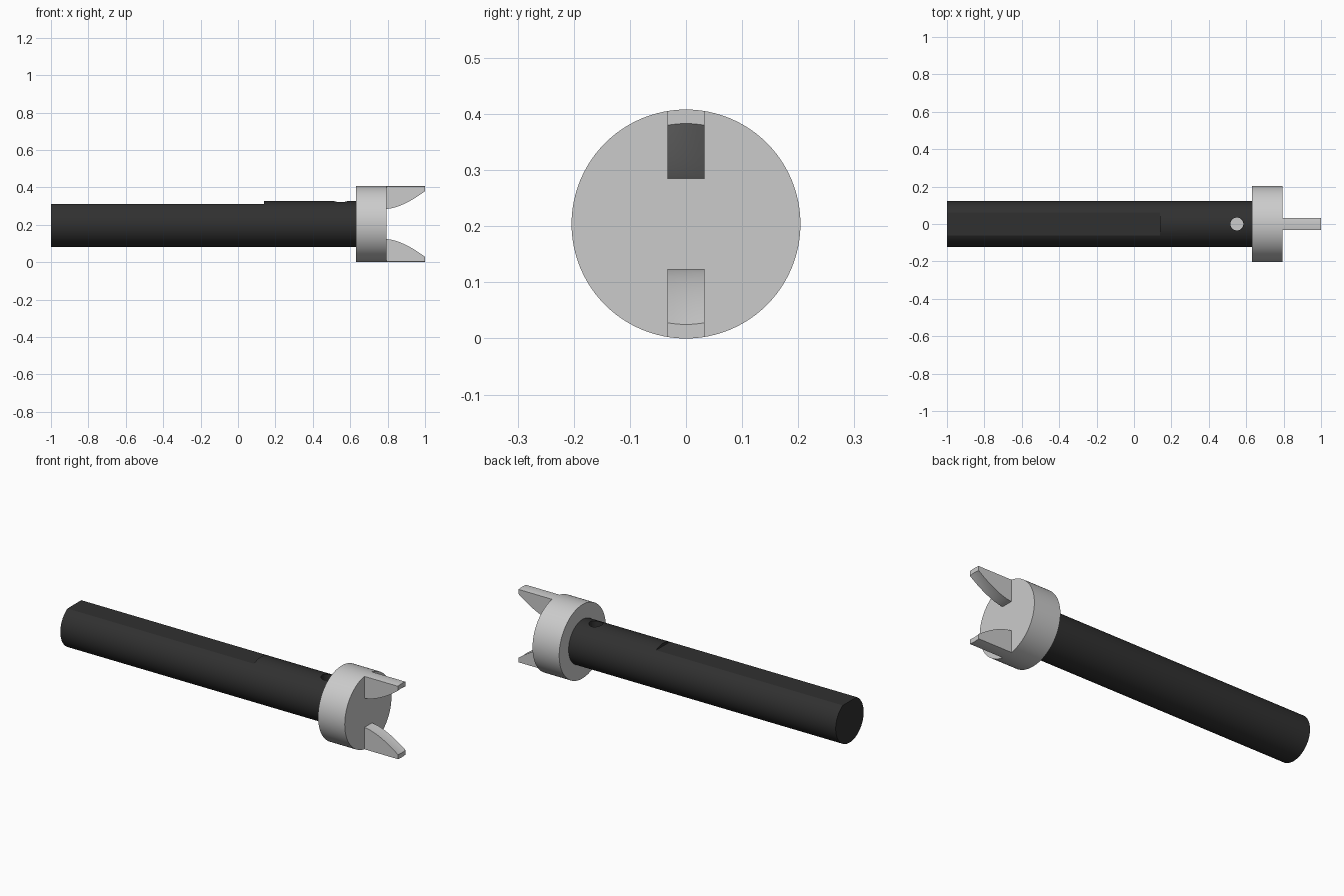
import bpy, bmesh, math

if "Cube" in bpy.data.objects:
    bpy.data.objects.remove(bpy.data.objects["Cube"])

AXIS_Z = 0.204      # height of the common axis
R_COLLAR = 0.204
R_SHAFT = 0.122

black = bpy.data.materials.new("black_finish")
black.diffuse_color = (0.03, 0.03, 0.03, 1)
black.use_nodes = True
black.node_tree.nodes["Principled BSDF"].inputs["Base Color"].default_value = black.diffuse_color


def cylinder(name, radius, p, length, rot, sides=96):
    bpy.ops.mesh.primitive_cylinder_add(vertices=sides, radius=radius, depth=length,
                                        location=p, rotation=rot)
    ob = bpy.context.object
    ob.name = name
    return ob


def x_cylinder(name, radius, x0, x1):
    return cylinder(name, radius, ((x0 + x1) / 2, 0, AXIS_Z), x1 - x0, (0, math.pi / 2, 0))


def cut(target, cutter):
    bpy.context.view_layer.objects.active = target
    m = target.modifiers.new("cut", 'BOOLEAN')
    m.operation = 'DIFFERENCE'
    m.solver = 'EXACT'
    m.object = cutter
    bpy.ops.object.modifier_apply(modifier=m.name)
    bpy.data.objects.remove(cutter, do_unlink=True)


def smooth(ob):
    bpy.ops.object.select_all(action='DESELECT')
    ob.select_set(True)
    bpy.context.view_layer.objects.active = ob
    bpy.ops.object.shade_smooth_by_angle(angle=math.radians(25))


# Shaft with a milled flat and a set-screw hole
shaft = x_cylinder("shaft", R_SHAFT, -1.0, 0.632)
shaft.data.materials.append(black)
bpy.ops.mesh.primitive_cube_add(size=1, location=(-0.43, 0, 0.41))
flat_cutter = bpy.context.object
flat_cutter.scale = (1.14, 0.5, 0.2)
cut(shaft, flat_cutter)
cut(shaft, cylinder("hole_cutter", 0.035, (0.55, 0, 0.32), 0.2, (0, 0, 0), 48))
smooth(shaft)

# Grey screw end at the bottom of the hole
smooth(cylinder("set_screw", 0.0345, (0.55, 0, 0.211), 0.03, (0, 0, 0), 48))

# Collar
smooth(x_cylinder("collar", R_COLLAR, 0.632, 0.795))


def tine(name, side):
    """Prong flush with the collar rim, its inner face curving out to a thin tip."""
    nx, ny, half = 20, 6, 0.033
    bm = bmesh.new()
    outer, inner = [], []
    for i in range(nx + 1):
        t = i / nx
        x = 0.795 + 0.205 * t
        depth = 0.081 + 0.098 * t ** 1.6
        row_o, row_i = [], []
        for j in range(ny + 1):
            y = half * (2 * j / ny - 1)
            r_out = math.sqrt(R_COLLAR ** 2 - y * y)
            r_in = depth - 0.003 * t * (y / half) ** 2
            row_o.append(bm.verts.new((x, y, AXIS_Z + side * r_out)))
            row_i.append(bm.verts.new((x, y, AXIS_Z + side * r_in)))
        outer.append(row_o)
        inner.append(row_i)
    for i in range(nx):
        for g in (outer, inner):
            for j in range(ny):
                bm.faces.new((g[i][j], g[i + 1][j], g[i + 1][j + 1], g[i][j + 1]))
        for j in (0, ny):
            bm.faces.new((outer[i][j], outer[i + 1][j], inner[i + 1][j], inner[i][j]))
    for i in (0, nx):
        bm.faces.new(outer[i] + inner[i][::-1])
    bmesh.ops.recalc_face_normals(bm, faces=bm.faces)
    me = bpy.data.meshes.new(name)
    bm.to_mesh(me)
    bm.free()
    ob = bpy.data.objects.new(name, me)
    bpy.context.collection.objects.link(ob)
    smooth(ob)


# Pair of opposed prongs
tine("upper_prong", 1)
tine("lower_prong", -1)
